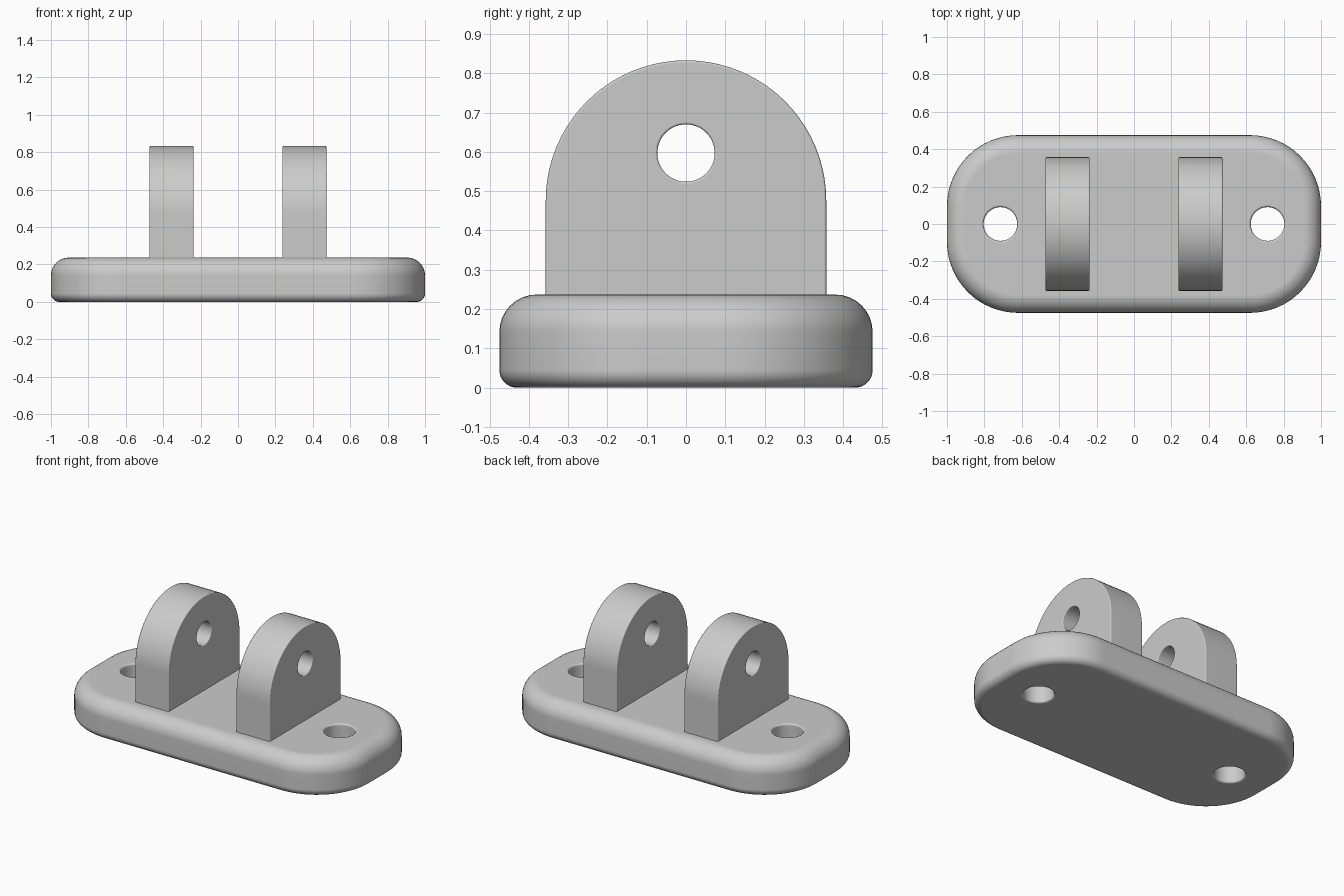
import bpy, bmesh
from math import sin, cos, pi, radians
from mathutils import Vector

if "Cube" in bpy.data.objects:
    bpy.data.objects.remove(bpy.data.objects["Cube"])

grey = bpy.data.materials.new("light grey")
grey.use_nodes = True
grey.diffuse_color = (0.6, 0.6, 0.6, 1)
grey.node_tree.nodes["Principled BSDF"].inputs["Base Color"].default_value = grey.diffuse_color


def arc(cx, cy, r, start, end, steps):
    """Points along an arc, angles in degrees."""
    angles = [radians(start + (end - start) * i / steps) for i in range(steps + 1)]
    return [(cx + r * cos(a), cy + r * sin(a)) for a in angles]


def fillet(low, high, r_low, r_high, steps):
    """(inset, height) pairs for a wall with both edges rounded."""
    bottom = arc(r_low, low + r_low, r_low, 270, 180, steps)
    top = arc(r_high, high - r_high, r_high, 180, 90, steps)
    return bottom + top


def loft(name, outline, wall, place):
    """Skin stacked outlines, one per (inset, height), and cap both ends."""
    bm = bmesh.new()
    rings = [[bm.verts.new(place(u, v, h)) for u, v in outline(inset)] for inset, h in wall]
    for a, b in zip(rings, rings[1:]):
        for i in range(len(a)):
            j = (i + 1) % len(a)
            bm.faces.new((a[i], a[j], b[j], b[i]))
    bm.faces.new(rings[0])
    bm.faces.new(rings[-1])
    bmesh.ops.recalc_face_normals(bm, faces=bm.faces)
    mesh = bpy.data.meshes.new(name)
    bm.to_mesh(mesh)
    bm.free()
    mesh.materials.append(grey)
    obj = bpy.data.objects.new(name, mesh)
    bpy.context.collection.objects.link(obj)
    return obj


def activate(obj):
    bpy.ops.object.select_all(action="DESELECT")
    obj.select_set(True)
    bpy.context.view_layer.objects.active = obj


def cut(obj, cutter):
    activate(obj)
    mod = obj.modifiers.new("hole", "BOOLEAN")
    mod.operation, mod.solver, mod.object = "DIFFERENCE", "EXACT", cutter
    bpy.ops.object.modifier_apply(modifier=mod.name)
    bpy.data.objects.remove(cutter)


def finish(obj):
    activate(obj)
    bpy.ops.object.shade_smooth_by_angle(angle=radians(35))
    obj.modifiers.new("clean shading", "WEIGHTED_NORMAL").keep_sharp = True


def drill(radius, low, high, lip):
    """Hole cutter wall: straight bore flaring out through a small lip at each end."""
    over = 0.05
    flare = [(-lip * (1 - sin(t * pi / 8)), lip * (1 - cos(t * pi / 8))) for t in range(5)]
    start = [(-lip, low - over)] + [(i, low + d) for i, d in flare]
    end = [(i, high - d) for i, d in reversed(flare)] + [(-lip, high + over)]
    return (lambda inset: arc(0, 0, radius - inset, 0, 352.5, 47)), start + end


def plate_outline(inset):
    pts, r = [], 0.38
    for sx, sy, start in ((1, 1, 0), (-1, 1, 90), (-1, -1, 180), (1, -1, 270)):
        pts += arc(sx * (1 - r), sy * (0.475 - r), r - inset, start, start + 90, 16)
    return pts


def lug_outline(inset):
    half, foot = 0.357 - inset, 0.2
    return [(half, foot)] + arc(0, 0.476, half, 0, 180, 40) + [(-half, foot)]


# Rounded base plate with a bolt hole at each end
THICK = 0.237
base = loft("base_plate", plate_outline, fillet(0, THICK, 0.045, 0.095, 8),
            lambda u, v, h: Vector((u, v, h)))
for side in (-1, 1):
    outline, wall = drill(0.09, 0, THICK, 0.012)
    cut(base, loft("bolt_cutter", outline, wall,
                   lambda u, v, h: Vector((u + side * 0.714, v, h))))
finish(base)

# Pair of upright lugs with a pin hole through each
INNER, OUTER = 0.237, 0.473
for side, label in ((1, "left"), (-1, "right")):
    lug = loft(label + "_lug", lug_outline, fillet(INNER, OUTER, 0.006, 0.006, 3),
               lambda u, v, h: Vector((side * h, u, v)))
    outline, wall = drill(0.073, INNER, OUTER, 0.006)
    cut(lug, loft("pin_cutter", outline, wall,
                  lambda u, v, h: Vector((side * h, u, v + 0.597))))
    finish(lug)
